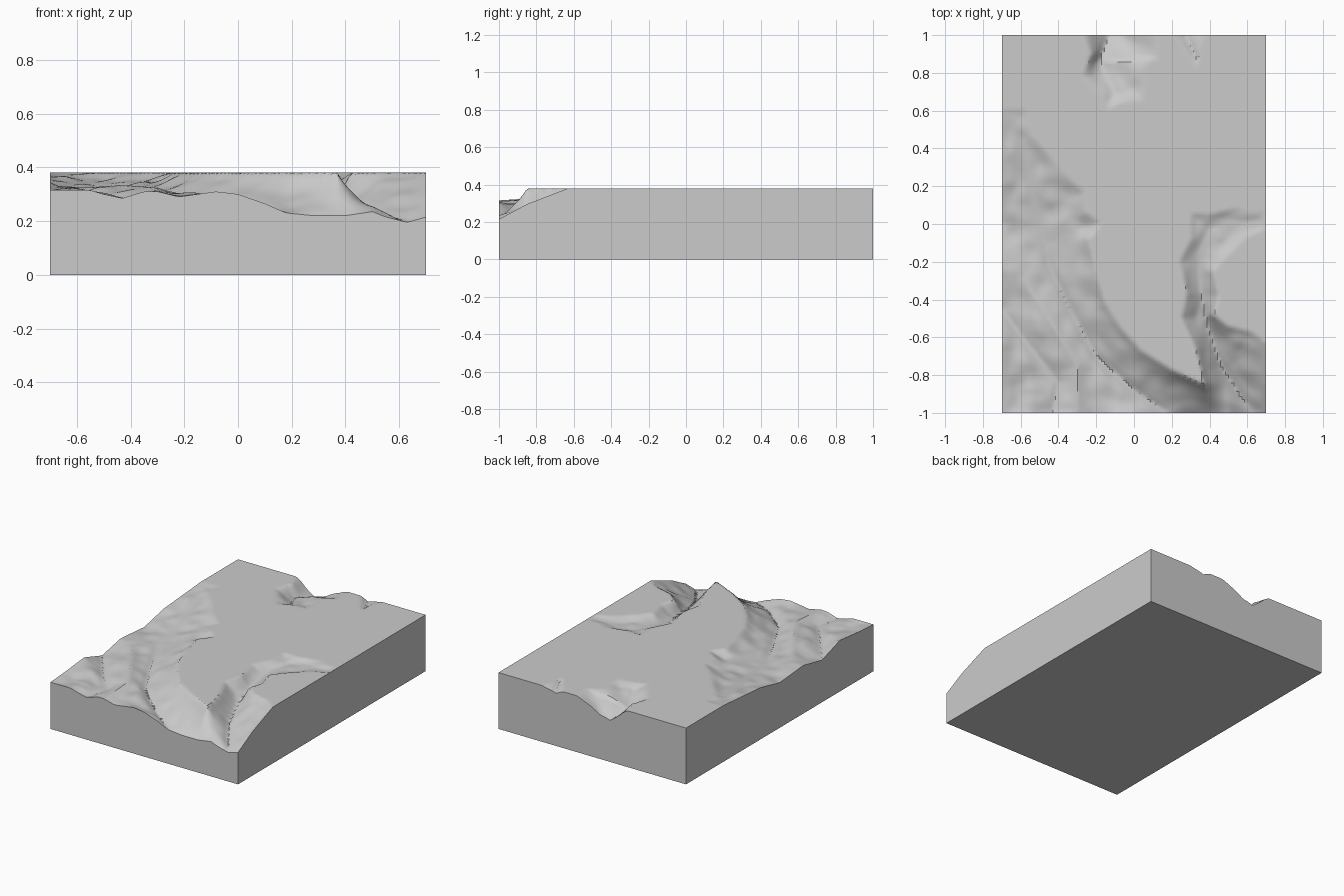
import bpy
import bmesh
from mathutils import Vector, noise

cube = bpy.data.objects.get("Cube")
if cube:
    bpy.data.objects.remove(cube, do_unlink=True)

HALF_X, HALF_Y, PLATEAU = 0.7, 1.0, 0.38
COLUMNS, ROWS = 98, 140

# Plateau rims: inside each rim the ground drops below the flat top
main_rim = [(-.7, .61), (-.57, .61), (-.53, .46), (-.42, .33), (-.33, .23), (-.26, .17),
            (-.25, .06), (-.17, 0), (-.24, -.08), (-.2, -.25), (-.15, -.42), (-.06, -.56),
            (.04, -.67), (.2, -.77), (.37, -.85), (.33, -.67), (.25, -.5), (.28, -.37),
            (.24, -.2), (.3, -.08), (.3, .06), (.4, .05), (.55, .09), (.61, .06), (.7, .07),
            (.7, -.02), (.6, -.07), (.5, -.16), (.42, -.25), (.45, -.38), (.42, -.48),
            (.5, -.54), (.62, -.57), (.7, -.63)]
back_rim = [(-.27, 1), (-.23, .9), (-.27, .78), (-.2, .68), (-.14, .6), (-.08, .64),
            (.05, .65), (.06, .75), (.13, .88), (.12, 1)]
notch_rim = [(.21, 1), (.29, .89), (.34, .82), (.34, .92), (.38, 1)]

# Ground profile along the cut edges of the block
front_edge = [(-.7, .315), (-.55, .315), (-.5, .3), (-.43, .285), (-.35, .31), (-.3, .31),
              (-.22, .29), (-.08, .31), (0, .3), (.1, .265), (.18, .23), (.28, .22),
              (.4, .22), (.5, .235), (.55, .215), (.63, .195), (.7, .215)]
left_edge = [(.61, .38), (.21, .35), (0, .305), (-.25, .325), (-.45, .285), (-.64, .345),
             (-.85, .325), (-1, .315)]
right_edge = [(-.63, .38), (-.85, .295), (-1, .215)]

# Stream beds and spurs as x, y, height
main_lines = [
    [(x, -HALF_Y, z) for x, z in front_edge],
    [(-HALF_X, y, z) for y, z in left_edge],
    [(HALF_X, y, z) for y, z in right_edge],
    [(-.6, .45, .36), (-.55, .2, .335), (-.5, 0, .315), (-.45, -.22, .3), (-.34, -.45, .29),
     (-.2, -.7, .275), (0, -.88, .26), (.18, -1, .23)],
    [(-.7, -.45, .285), (-.55, -.65, .285), (-.4, -.84, .28), (-.43, -1, .28)],
    [(-.58, -.3, .325), (-.42, -.55, .335), (-.3, -.75, .325), (-.3, -1, .31)],
    [(-.33, -.02, .345), (-.45, -.1, .31)],
    [(.66, .02, .37), (.4, -.02, .355), (.34, -.16, .345), (.35, -.35, .32),
     (.39, -.55, .29), (.46, -.75, .25), (.57, -.92, .21), (.63, -1, .195)],
]
back_lines = [[(-.13, 1, .28), (-.18, .86, .31), (-.1, .7, .35)]]
notch_lines = [[(.27, 1, .355), (.33, .88, .365)]]


def as_line(points):
    return [Vector(p) if len(p) == 3 else Vector((*p, PLATEAU)) for p in points]


def nearest(line, x, y):
    """Plan distance to a polyline and its height at the nearest point."""
    best = (9.0, 0.0)
    for a, b in zip(line, line[1:]):
        dx, dy = b.x - a.x, b.y - a.y
        t = ((x - a.x) * dx + (y - a.y) * dy) / max(dx * dx + dy * dy, 1e-9)
        t = min(1.0, max(0.0, t))
        gap = ((a.x + t * dx - x) ** 2 + (a.y + t * dy - y) ** 2) ** 0.5
        if gap < best[0]:
            best = (gap, a.z + t * (b.z - a.z))
    return best


def inside(outline, x, y):
    hit = False
    for a, b in zip(outline, outline[1:] + outline[:1]):
        if (a.y > y) != (b.y > y) and x < a.x + (y - a.y) / (b.y - a.y) * (b.x - a.x):
            hit = not hit
    return hit


def make_basin(rim, lines, corners):
    rim = as_line(rim)
    return rim + as_line(corners), [rim] + [as_line(line) for line in lines]


basins = [
    make_basin(main_rim, main_lines, [(.71, -.63), (.71, -1.01), (-.71, -1.01), (-.71, .61)]),
    make_basin(back_rim, back_lines, [(.12, 1.01), (-.27, 1.01)]),
    make_basin(notch_rim, notch_lines, [(.38, 1.01), (.21, 1.01)]),
]


def ground_height(x, y):
    for outline, lines in basins:
        if not inside(outline, x, y):
            continue
        total = weight = 0.0
        closest = 1.0
        for line in lines:
            gap, z = nearest(line, x, y)
            closest = min(closest, gap)
            w = 1 / (gap + 1e-4) ** 1.2
            total += w * z
            weight += w
        # Small bumps that fade out at rims, streams and edges
        bump = noise.noise(Vector((x * 9, y * 9, 0))) * min(closest * 0.25, 0.016)
        return min(PLATEAU, total / weight + bump)
    return PLATEAU


# Terrain surface
bm = bmesh.new()
bmesh.ops.create_grid(bm, x_segments=COLUMNS, y_segments=ROWS, size=1)
for v in bm.verts:
    v.co.x *= HALF_X
    v.co.z = ground_height(v.co.x, v.co.y)

# Side walls and base
border = [e for e in bm.edges if e.is_boundary]
skirt = bmesh.ops.extrude_edge_only(bm, edges=border)["geom"]
for v in skirt:
    if isinstance(v, bmesh.types.BMVert):
        v.co.z = 0
bmesh.ops.holes_fill(bm, edges=[e for e in bm.edges if e.is_boundary], sides=0)
bmesh.ops.recalc_face_normals(bm, faces=bm.faces)

mesh = bpy.data.meshes.new("terrain_block")
bm.to_mesh(mesh)
bm.free()
terrain = bpy.data.objects.new("terrain_block", mesh)
bpy.context.collection.objects.link(terrain)

# Plain grey material
grey = bpy.data.materials.new("plain_grey")
grey.use_nodes = True
colour = (0.6, 0.6, 0.6, 1)
grey.diffuse_color = colour
grey.node_tree.nodes["Principled BSDF"].inputs["Base Color"].default_value = colour
mesh.materials.append(grey)

bpy.context.view_layer.objects.active = terrain
terrain.select_set(True)
bpy.ops.object.shade_smooth_by_angle(angle=0.6)
